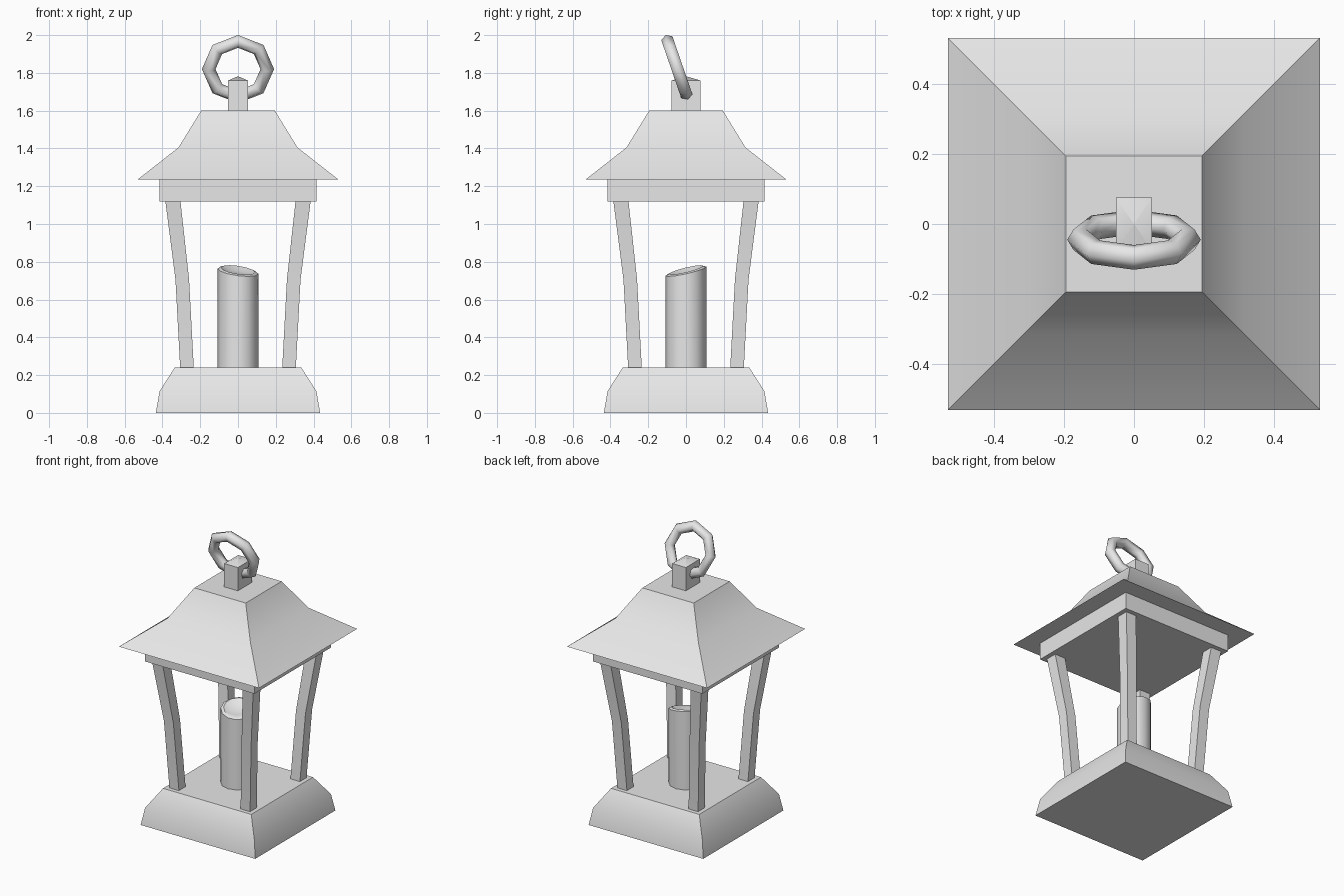
import bpy
import bmesh
from math import sin, cos, pi, radians

if "Cube" in bpy.data.objects:
    bpy.data.objects.remove(bpy.data.objects["Cube"], do_unlink=True)

grey = bpy.data.materials.new("plain_grey")
grey.use_nodes = True
grey.diffuse_color = (0.8, 0.8, 0.8, 1)
grey.node_tree.nodes["Principled BSDF"].inputs["Base Color"].default_value = (0.8, 0.8, 0.8, 1)


def finish(obj, name, angle=40):
    """Name, colour and shade a part."""
    obj.name = name
    obj.data.name = name
    obj.data.materials.clear()
    obj.data.materials.append(grey)
    bpy.ops.object.select_all(action="DESELECT")
    obj.select_set(True)
    bpy.context.view_layer.objects.active = obj
    bpy.ops.object.shade_smooth_by_angle(angle=radians(angle))
    return obj


def loft(name, rings):
    """Skin a stack of equal-sized vertex rings and cap both ends."""
    bm = bmesh.new()
    loops = [[bm.verts.new(p) for p in ring] for ring in rings]
    n = len(loops[0])
    for low, high in zip(loops, loops[1:]):
        for i in range(n):
            j = (i + 1) % n
            bm.faces.new((low[i], low[j], high[j], high[i]))
    bm.faces.new(loops[0][::-1])
    bm.faces.new(loops[-1])
    bmesh.ops.remove_doubles(bm, verts=bm.verts, dist=0.0001)
    bmesh.ops.recalc_face_normals(bm, faces=bm.faces)
    mesh = bpy.data.meshes.new(name)
    bm.to_mesh(mesh)
    bm.free()
    obj = bpy.data.objects.new(name, mesh)
    bpy.context.collection.objects.link(obj)
    return finish(obj, name)


def rect(hx, hy, z, cx=0, cy=0):
    return [(cx + sx * hx, cy + sy * hy, z)
            for sx, sy in ((-1, -1), (1, -1), (1, 1), (-1, 1))]


def square_stack(name, profile):
    return loft(name, [rect(h, h, z) for h, z in profile])


# Base, upper frame and flared roof
square_stack("base", [(0.435, 0), (0.415, 0.115), (0.335, 0.24)])
square_stack("upper_frame", [(0.415, 1.12), (0.415, 1.24)])
square_stack("roof", [(0.532, 1.235), (0.315, 1.405), (0.195, 1.6)])

# Four bent corner posts
for side, sx in (("left", 1), ("right", -1)):
    for end, sy in (("front", -1), ("back", 1)):
        loft(f"post_{end}_{side}",
             [rect(h, h, z, sx * c, sy * c)
              for c, h, z in ((0.27, 0.036, 0.235), (0.295, 0.036, 0.705), (0.345, 0.04, 1.125))])

# Pointed block holding the ring
bm_block = [rect(0.052, 0.076, 1.595), rect(0.052, 0.076, 1.76), rect(0.0005, 0.0005, 1.782)]
loft("ring_block", bm_block)

# Tilted carrying ring
bpy.ops.mesh.primitive_torus_add(major_segments=8, minor_segments=6,
                                 major_radius=0.155, minor_radius=0.036,
                                 location=(0, -0.045, 1.82),
                                 rotation=(radians(109), 0, 0))
finish(bpy.context.object, "carrying_ring", 180)

# Candle with a slanted, slightly hollow top
SIDES = 12


def candle_ring(radius, z, slant=0.0):
    ring = []
    for i in range(SIDES):
        a = 2 * pi * i / SIDES
        rise = slant * (0.024 * sin(a) - 0.014 * cos(a))
        ring.append((radius * cos(a), radius * sin(a), z + rise))
    return ring


loft("candle", [candle_ring(0.108, 0.235), candle_ring(0.108, 0.75, 1),
                candle_ring(0.09, 0.757, 0.9), candle_ring(0.05, 0.74, 0.5)])
